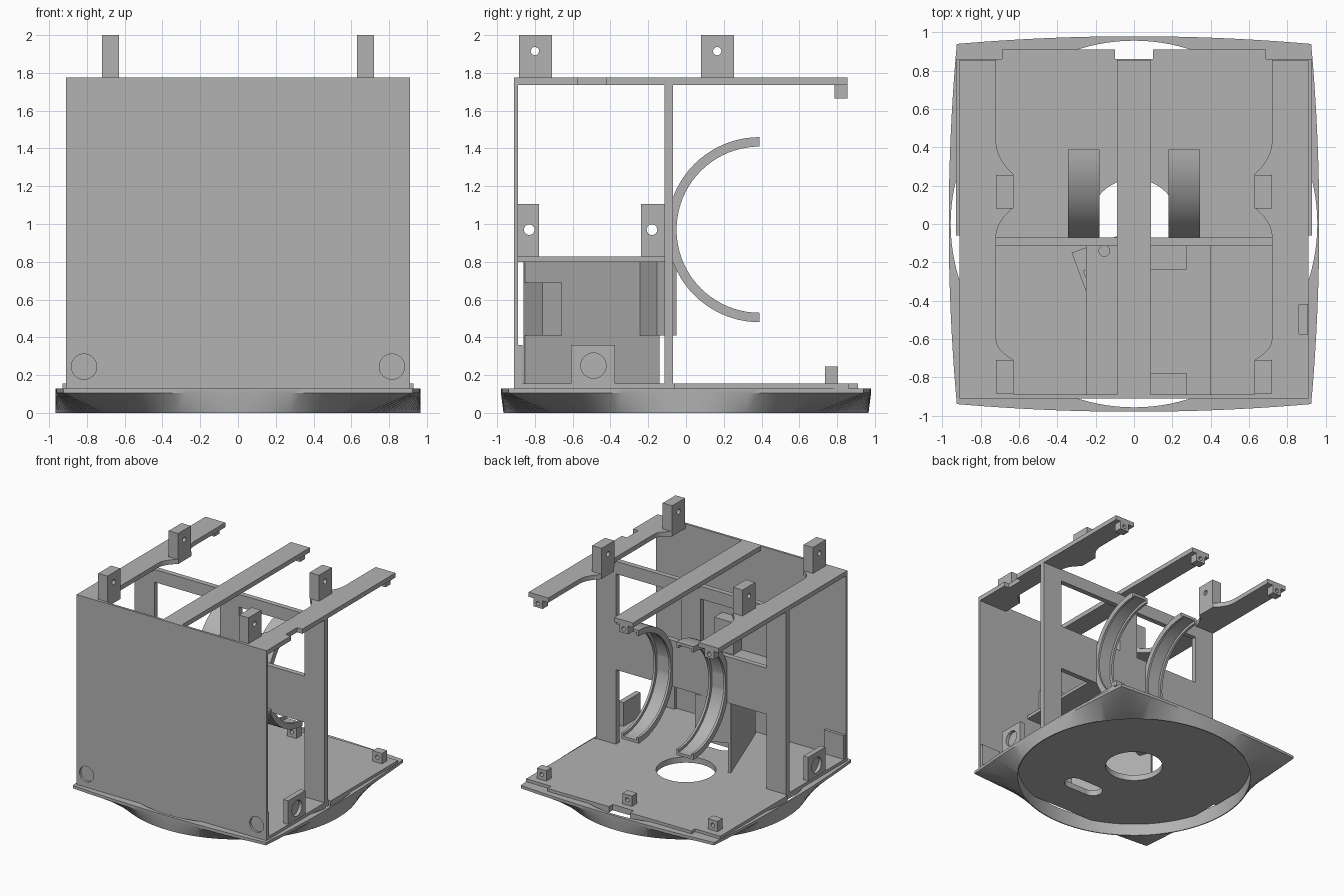
import bpy, bmesh
from math import sin, cos, pi
from mathutils import Matrix, Vector

if "Cube" in bpy.data.objects:
    bpy.data.objects.remove(bpy.data.objects["Cube"])

grey = bpy.data.materials.new("plain grey")
grey.use_nodes = True
COLOUR = (0.45, 0.45, 0.45, 1)
grey.diffuse_color = COLOUR
grey.node_tree.nodes["Principled BSDF"].inputs["Base Color"].default_value = COLOUR


def finish(name, bm):
    bmesh.ops.recalc_face_normals(bm, faces=bm.faces)
    mesh = bpy.data.meshes.new(name)
    bm.to_mesh(mesh)
    bm.free()
    mesh.materials.append(grey)
    obj = bpy.data.objects.new(name, mesh)
    bpy.context.collection.objects.link(obj)
    return obj


def prism(name, pts, z0, z1):
    bm = bmesh.new()
    face = bm.faces.new([bm.verts.new((x, y, z0)) for x, y in pts])
    new = bmesh.ops.extrude_face_region(bm, geom=[face])["geom"]
    verts = [g for g in new if isinstance(g, bmesh.types.BMVert)]
    bmesh.ops.translate(bm, verts=verts, vec=(0, 0, z1 - z0))
    return finish(name, bm)


def box(name, x0, x1, y0, y1, z0, z1):
    x0, x1 = sorted((x0, x1))
    return prism(name, [(x0, y0), (x1, y0), (x1, y1), (x0, y1)], z0, z1)


def rod(axis, centre, radius, depth, segments=32):
    bm = bmesh.new()
    turn = Vector((0, 0, 1)).rotation_difference(Vector(axis)).to_matrix().to_4x4()
    bmesh.ops.create_cone(bm, cap_ends=True, segments=segments, radius1=radius,
                          radius2=radius, depth=depth,
                          matrix=Matrix.Translation(centre) @ turn)
    return finish("cutter", bm)


def cut(obj, *cutters):
    bpy.context.view_layer.objects.active = obj
    for c in cutters:
        c.hide_render = True
        mod = obj.modifiers.new("cut", "BOOLEAN")
        mod.operation, mod.solver, mod.object = "DIFFERENCE", "EXACT", c
        bpy.ops.object.modifier_apply(modifier=mod.name)
        bpy.data.objects.remove(c)
    return obj


def smooth(obj):
    bpy.ops.object.select_all(action="DESELECT")
    obj.select_set(True)
    bpy.context.view_layer.objects.active = obj
    bpy.ops.object.shade_smooth_by_angle(angle=0.5)


X, Y, Z = (1, 0, 0), (0, 1, 0), (0, 0, 1)

# Base skirt: a bulged square blending down to a round, hollow foot
N = 128
bm = bmesh.new()
loops = [[] for _ in range(5)]
for i in range(N):
    c, s = cos(2 * pi * i / N), sin(2 * pi * i / N)
    m = max(abs(c), abs(s))
    u, v = c / m, s / m
    px, py = u * (0.967 - 0.042 * v * v), v * (0.98 - 0.04 * u * u)
    ring = [(0.966 * c, 0.966 * s, 0), (px, py, 0.105), (px, py, 0.13),
            (0.957 * c, 0.957 * s, 0.13), (0.957 * c, 0.957 * s, 0)]
    for loop, p in zip(loops, ring):
        loop.append(bm.verts.new(p))
for k in range(5):
    a, b = loops[k], loops[(k + 1) % 5]
    for i in range(N):
        j = (i + 1) % N
        bm.faces.new((a[i], a[j], b[j], b[i]))
smooth(finish("base_skirt", bm))

# Floor plate with round opening and slot
half = [(0.91, -0.91), (0.91, -0.06), (0.93, -0.06), (0.93, 0.86),
        (0.69, 0.86), (0.69, 0.91), (0.1, 0.91), (0.1, 0.86)]
floor = prism("floor_plate", half + [(-x, y) for x, y in reversed(half)], 0.105, 0.155)
cut(floor, rod(Z, (0, 0, 0.13), 0.235, 0.3, 64),
    rod(Z, (0, -0.53, 0.13), 0.08, 0.3), rod(Z, (0.2, -0.53, 0.13), 0.08, 0.3),
    box("cutter", 0, 0.2, -0.61, -0.45, 0, 0.3))

# Front panel with two round recesses
front = box("front_panel", -0.91, 0.91, -0.91, -0.89, 0.13, 1.775)
cut(front, *[rod(Y, (s * 0.815, -0.9, 0.245), 0.067, 0.1) for s in (-1, 1)])

# Rear frame: two upper windows and one wide lower opening
frame = box("rear_frame", -0.91, 0.91, -0.115, -0.07, 0.15, 1.74)
cut(frame, *[box("cutter", s * 0.09, s * 0.72, -0.3, 0.1, 1.2, 1.63) for s in (-1, 1)],
    box("cutter", -0.72, 0.72, -0.3, 0.1, 0.1, 0.8))

# Top rails
box("centre_rail", -0.09, 0.09, -0.89, 0.855, 1.735, 1.775)


def flare(y0, y1):
    # inner edge curving from the slim rail out to a tab seat
    return [(0.72 - 0.09 * (k / 8) ** 2, y0 + (y1 - y0) * k / 8) for k in range(9)]


inner = flare(0.43, 0.26) + flare(-0.065, 0.085)[::-1] + flare(-0.6, -0.71)
outline = [(0.91, -0.89), (0.91, 0.855), (0.72, 0.855)] + inner + [(0.63, -0.89)]

for s, side in ((1, "left"), (-1, "right")):
    rail = prism(side + "_rail", [(s * x, y) for x, y in outline], 1.735, 1.775)
    if s > 0:
        cut(rail, box("cutter", 0.86, 1, -0.575, -0.42, 1.7, 1.8))
    # Upright tabs on the rails
    for place, y0, y1, hole in (("front", -0.885, -0.71, -0.8), ("rear", 0.08, 0.255, 0.165)):
        tab = box(f"{side}_{place}_tab", s * 0.63, s * 0.72, y0, y1, 1.775, 2)
        cut(tab, rod(X, (s * 0.675, hole, 1.915), 0.022, 0.3, 20))
    # Side bracket with a shallow round recess, and pad behind the panel recess
    bracket = box(side + "_bracket", s * 0.862, s * 0.908, -0.61, -0.375, 0.155, 0.36)
    cut(bracket, rod(X, (s * 0.91, -0.49, 0.25), 0.067, 0.06))
    box(side + "_recess_pad", s * 0.715, s * 0.905, -0.89, -0.865, 0.155, 0.36)

    # Half-round cradle with a lip on each edge
    lo, hi = sorted((s * 0.18, s * 0.345))
    lip = 0.02
    section = [(0.44, lo), (0.44, lo + lip), (0.465, lo + lip), (0.465, hi - lip),
               (0.44, hi - lip), (0.44, hi), (0.49, hi), (0.49, lo)]
    bm = bmesh.new()
    start = bm.faces.new([bm.verts.new((x, 0.39, 0.97 + r)) for r, x in section])
    bmesh.ops.spin(bm, geom=[start], cent=(0, 0.39, 0.97), axis=X, angle=pi,
                   steps=40, use_duplicate=False)
    smooth(finish(side + "_cradle", bm))

# Drilled blocks under the rail ends and along the rear of the floor
for label, x in (("left", 0.82), ("centre", 0), ("right", -0.82)):
    for place, y0, y1, z0, z1 in (("upper", 0.785, 0.855, 1.665, 1.735),
                                  ("lower", 0.735, 0.805, 0.155, 0.245)):
        block = box(f"{label}_{place}_block", x - 0.045, x + 0.045, y0, y1, z0, z1)
        cut(block, rod(Y, (x, y0, (z0 + z1) / 2), 0.018, 0.4, 16))

# Inner shelf with two drilled tabs
shelf = box("shelf", -0.25, 0.4, -0.89, -0.115, 0.8, 0.828)
cut(shelf, rod(Z, (-0.155, -0.14, 0.8), 0.028, 0.2))
for place, y0, y1, hole in (("front", -0.89, -0.778, -0.83), ("rear", -0.238, -0.115, -0.18)):
    tab = box(f"shelf_{place}_tab", 0.09, 0.275, y0, y1, 0.828, 1.105)
    cut(tab, rod(X, (0.18, hole, 0.97), 0.028, 0.5, 24))


# Slanted upright plate below the shelf, with a block at each end
def slanted(name, u0, u1, width, z0, z1):
    corner, along, across = Vector((-0.325, -0.15)), Vector((0.345, -0.94)), Vector((0.94, 0.345))
    pts = [corner + along * u + across * n
           for u, n in ((u0, 0), (u1, 0), (u1, width), (u0, width))]
    prism(name, pts, z0, z1)


slanted("slanted_plate", 0, 0.755, 0.025, 0.155, 0.8)
slanted("slanted_rear_block", 0, 0.11, 0.29, 0.41, 0.8)
slanted("slanted_front_block", 0.645, 0.755, 0.29, 0.41, 0.69)
